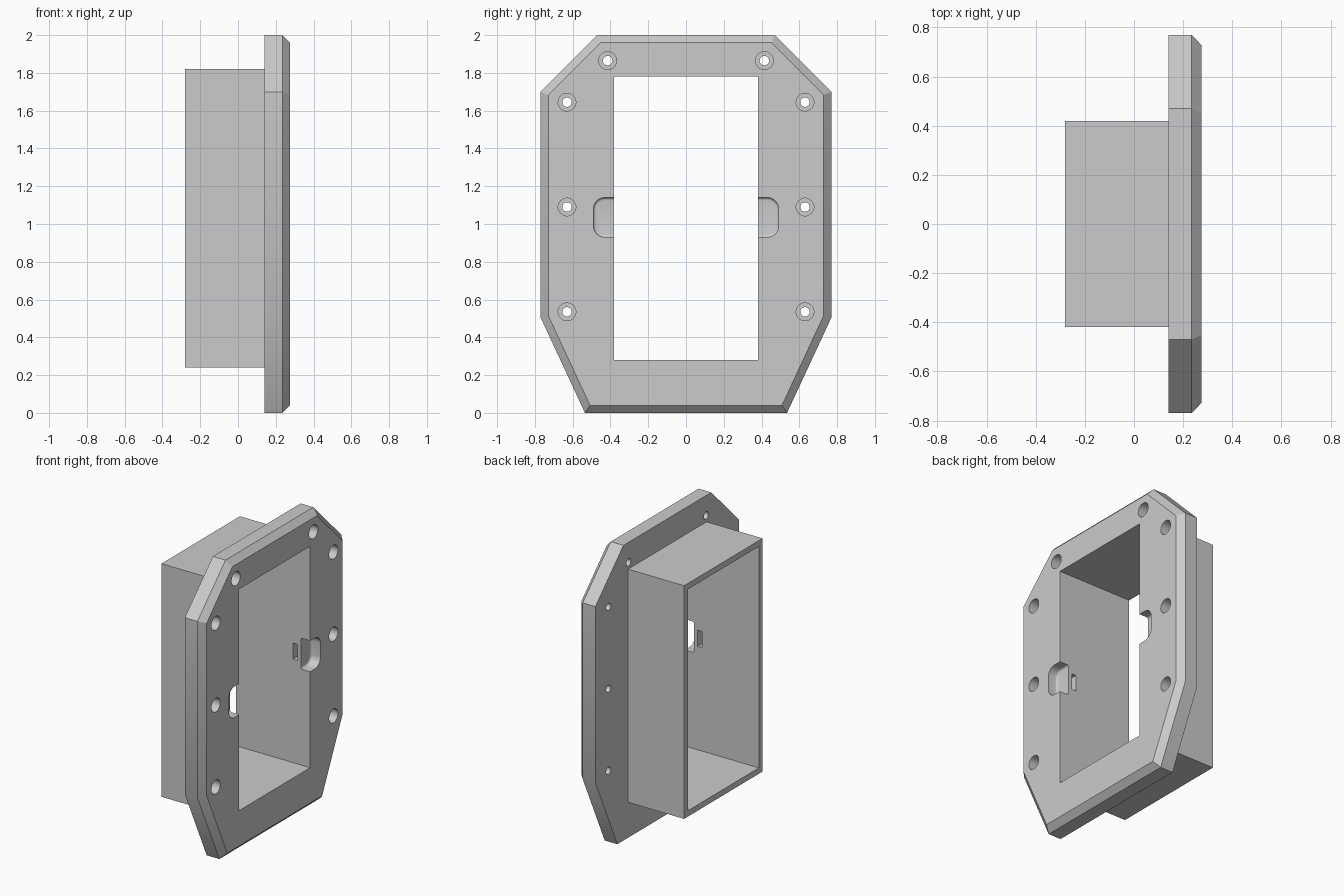
import bpy, bmesh, math
from mathutils import Matrix, Vector

if "Cube" in bpy.data.objects:
    bpy.data.objects.remove(bpy.data.objects["Cube"], do_unlink=True)

grey = bpy.data.materials.new("light grey")
grey.use_nodes = True
grey.diffuse_color = (0.6, 0.6, 0.6, 1)
grey.node_tree.nodes["Principled BSDF"].inputs["Base Color"].default_value = grey.diffuse_color


def make_object(name, bm):
    bmesh.ops.recalc_face_normals(bm, faces=bm.faces)
    mesh = bpy.data.meshes.new(name)
    bm.to_mesh(mesh)
    bm.free()
    obj = bpy.data.objects.new(name, mesh)
    bpy.context.collection.objects.link(obj)
    mesh.materials.append(grey)
    return obj


def box_bmesh(low, high):
    low, high = Vector(low), Vector(high)
    bm = bmesh.new()
    bmesh.ops.create_cube(bm, size=1)
    bmesh.ops.scale(bm, vec=high - low, verts=bm.verts)
    bmesh.ops.translate(bm, vec=(low + high) / 2, verts=bm.verts)
    return bm


def rod_bmesh(radius, x0, x1, y, z):
    bm = bmesh.new()
    place = Matrix.Translation(((x0 + x1) / 2, y, z)) @ Matrix.Rotation(math.pi / 2, 4, "Y")
    bmesh.ops.create_cone(bm, cap_ends=True, segments=32, radius1=radius,
                          radius2=radius, depth=x1 - x0, matrix=place)
    return bm


def cut(target, bm, side=1):
    """Subtract a shape from the target, mirrored across y when side is -1."""
    bmesh.ops.scale(bm, vec=(1, side, 1), verts=bm.verts)
    cutter = make_object("cutter", bm)
    cutter.hide_render = True
    mod = target.modifiers.new("cut", "BOOLEAN")
    mod.operation, mod.solver, mod.object = "DIFFERENCE", "EXACT", cutter
    graph = bpy.context.evaluated_depsgraph_get()
    result = bpy.data.meshes.new_from_object(target.evaluated_get(graph))
    target.modifiers.remove(mod)
    target.data = result
    bpy.data.objects.remove(cutter, do_unlink=True)


def notch_bmesh():
    """Finger recess with rounded outer corners and a softened floor."""
    floor = 0.205
    bm = box_bmesh((floor, 0.3, 0.93), (0.32, 0.49, 1.14))
    corners = [e for e in bm.edges if all(v.co.y > 0.48 for v in e.verts)
               and abs(e.verts[0].co.x - e.verts[1].co.x) > 0.01]
    bmesh.ops.bevel(bm, geom=corners, offset=0.06, segments=8, profile=0.5, affect="EDGES")
    rim = [e for e in bm.edges if all(v.co.x < floor + 0.001 for v in e.verts)
           and any(v.co.y > 0.31 for v in e.verts)]
    bmesh.ops.bevel(bm, geom=rim, offset=0.015, segments=4, profile=0.5, affect="EDGES")
    return bm


# Eight-sided flange with a chamfered outer face
outer = [(0.535, 0), (0.77, 0.505), (0.77, 1.70), (0.47, 2.0)]
inner = [(0.508, 0.04), (0.728, 0.513), (0.728, 1.683), (0.453, 1.96)]
bm = bmesh.new()
rings = []
for x, half in ((0.14, outer), (0.235, outer), (0.275, inner)):
    loop = half + [(-y, z) for y, z in reversed(half)]
    rings.append([bm.verts.new((x, y, z)) for y, z in loop])
for a, b in zip(rings, rings[1:]):
    for i in range(8):
        j = (i + 1) % 8
        bm.faces.new((a[i], a[j], b[j], b[i]))
bm.faces.new(rings[0])
bm.faces.new(rings[-1])
flange = make_object("flange", bm)

# Rectangular sleeve behind the flange
sleeve = make_object("sleeve", box_bmesh((-0.28, -0.42, 0.24), (0.14, 0.42, 1.82)))

# Opening running through both parts
for part in (flange, sleeve):
    cut(part, box_bmesh((-0.5, -0.38, 0.28), (0.5, 0.38, 1.78)))

# Recesses, latch slots and counterbored screw holes on both sides
holes = [(0.415, 1.865), (0.63, 1.645), (0.63, 1.09), (0.63, 0.535)]
for side in (1, -1):
    cut(flange, notch_bmesh(), side)
    cut(flange, box_bmesh((0.145, 0.35, 0.98), (0.18, 0.43, 1.09)), side)
    for y, z in holes:
        cut(flange, rod_bmesh(0.047, 0.175, 0.3, y, z), side)
        cut(flange, rod_bmesh(0.025, 0.1, 0.3, y, z), side)

# Single colour and edge-aware smoothing
for part in (flange, sleeve):
    part.data.materials.clear()
    part.data.materials.append(grey)
    for face in part.data.polygons:
        face.material_index = 0
    bpy.ops.object.select_all(action="DESELECT")
    part.select_set(True)
    bpy.context.view_layer.objects.active = part
    bpy.ops.object.shade_smooth_by_angle(angle=math.radians(30))
